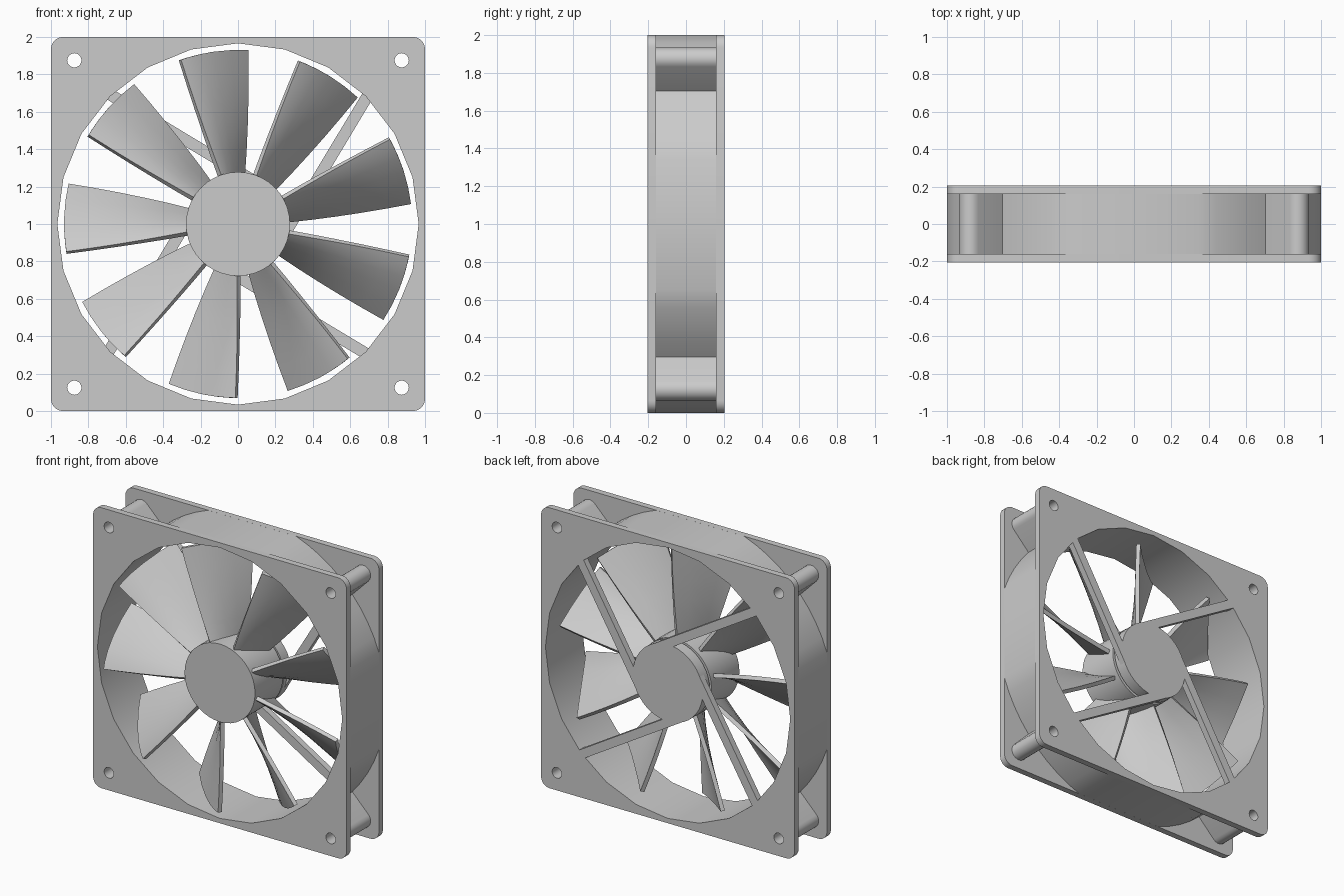
import bpy, bmesh
from math import sin, cos, radians, pi

if "Cube" in bpy.data.objects:
    bpy.data.objects.remove(bpy.data.objects["Cube"])


def finish(ob, angle=30):
    bpy.ops.object.select_all(action='DESELECT')
    ob.select_set(True)
    bpy.context.view_layer.objects.active = ob
    if ob.type == 'CURVE':
        bpy.ops.object.convert(target='MESH')
        ob = bpy.context.view_layer.objects.active
        bm = bmesh.new()
        bm.from_mesh(ob.data)
        bmesh.ops.remove_doubles(bm, verts=bm.verts, dist=1e-4)
        bmesh.ops.recalc_face_normals(bm, faces=bm.faces)
        bm.to_mesh(ob.data)
        bm.free()
    bpy.ops.object.shade_smooth_by_angle(angle=radians(angle))
    return ob


def arc(r, a0, a1, n, cx=0, cy=0):
    angles = [radians(a0 + (a1 - a0) * i / n) for i in range(n + 1)]
    return [(cx + r * cos(a), cy + r * sin(a)) for a in angles]


def circle(r, n, cx=0, cy=0):
    return arc(r, 0, 360, n, cx, cy)[:-1]


def rot90(pts, k):
    for _ in range(k):
        pts = [(-y, x) for x, y in pts]
    return pts


def four(pts):
    return [p for k in range(4) for p in rot90(pts, k)]


def plate(name, loops, y0, y1):
    """Extrude outlines with holes, drawn in the x-z plane, from y0 to y1."""
    cu = bpy.data.curves.new(name, 'CURVE')
    cu.dimensions = '2D'
    cu.fill_mode = 'BOTH'
    cu.extrude = (y1 - y0) / 2
    for pts in loops:
        sp = cu.splines.new('POLY')
        sp.points.add(len(pts) - 1)
        for p, (x, y) in zip(sp.points, pts):
            p.co = (x, y, 0, 1)
        sp.use_cyclic_u = True
    ob = bpy.data.objects.new(name, cu)
    bpy.context.collection.objects.link(ob)
    ob.rotation_euler.x = pi / 2
    ob.location = (0, (y0 + y1) / 2, 1)
    return finish(ob)


D, F = 0.205, 0.16          # half depth, inner side of flanges
holes = [circle(0.038, 20, sx * 0.875, sy * 0.875) for sx in (-1, 1) for sy in (-1, 1)]
opening = circle(0.966, 24)

# front and back flanges: rounded square, round opening, screw holes
outline = four(arc(0.065, 0, 90, 6, 0.935, 0.935))
plate("front_flange", [outline, opening] + holes, -D, -F)
plate("back_flange", [outline, opening] + holes, F, D)

# duct wall between the flanges: round at the corners, with a necked screw post on each
corner = (arc(1.058, 19.1, 41.7, 4)
          + arc(0.06, -45, 135, 10, 0.875, 0.875)
          + arc(1.058, 48.3, 70.9, 4))
plate("duct_wall", [four(corner), opening] + holes, -F, F)

# rotor hub, shaft and fixed motor mount
plate("rotor_hub", [circle(0.278, 40)], -D, 0.11)
plate("shaft", [circle(0.1, 24)], 0.105, 0.13)
plate("motor_mount", [circle(0.275, 40)], 0.125, D)

# four struts tangent to the motor mount
ca, sa = cos(radians(-31)), sin(radians(-31))
bar = [(-0.955, 0.21), (0.0, 0.21), (0.0, 0.272), (-0.955, 0.272)]
bar = [(x * ca - y * sa, x * sa + y * ca) for x, y in bar]
for k in range(4):
    plate("strut", [rot90(bar, k)], F, D)

# cambered blade: chord runs from front edge to back edge as (width, depth) fractions
chord = [(0, 0), (0.12, 0.07), (0.3, 0.215), (0.5, 0.41), (0.75, 0.685), (1, 1)]
bm = bmesh.new()
rows = []
for s in range(6):
    t = s / 5
    r = 0.255 + (0.93 - 0.255) * t
    a0, a1 = 111 - 1.5 * t, 84.5 + 2.7 * t          # front and back edge angles
    y0, y1 = -0.18 - 0.012 * t, 0.07 + 0.03 * t     # front and back edge depths
    row = []
    for u, v in chord:
        a = radians(a0 + (a1 - a0) * u)
        row.append(bm.verts.new((r * cos(a), y0 + (y1 - y0) * v, r * sin(a))))
    rows.append(row)
for p, q in zip(rows, rows[1:]):
    for i in range(len(chord) - 1):
        bm.faces.new((p[i], p[i + 1], q[i + 1], q[i]))
bmesh.ops.recalc_face_normals(bm, faces=bm.faces)
blade_mesh = bpy.data.meshes.new("blade")
bm.to_mesh(blade_mesh)
bm.free()

for k in range(9):
    ob = bpy.data.objects.new("blade", blade_mesh.copy())
    bpy.context.collection.objects.link(ob)
    ob.location.z = 1
    ob.rotation_euler.y = radians(40 * k)
    sol = ob.modifiers.new("thickness", 'SOLIDIFY')
    sol.thickness = 0.028
    sol.offset = 0
    bpy.ops.object.select_all(action='DESELECT')
    ob.select_set(True)
    bpy.context.view_layer.objects.active = ob
    bpy.ops.object.modifier_apply(modifier=sol.name)
    finish(ob)
